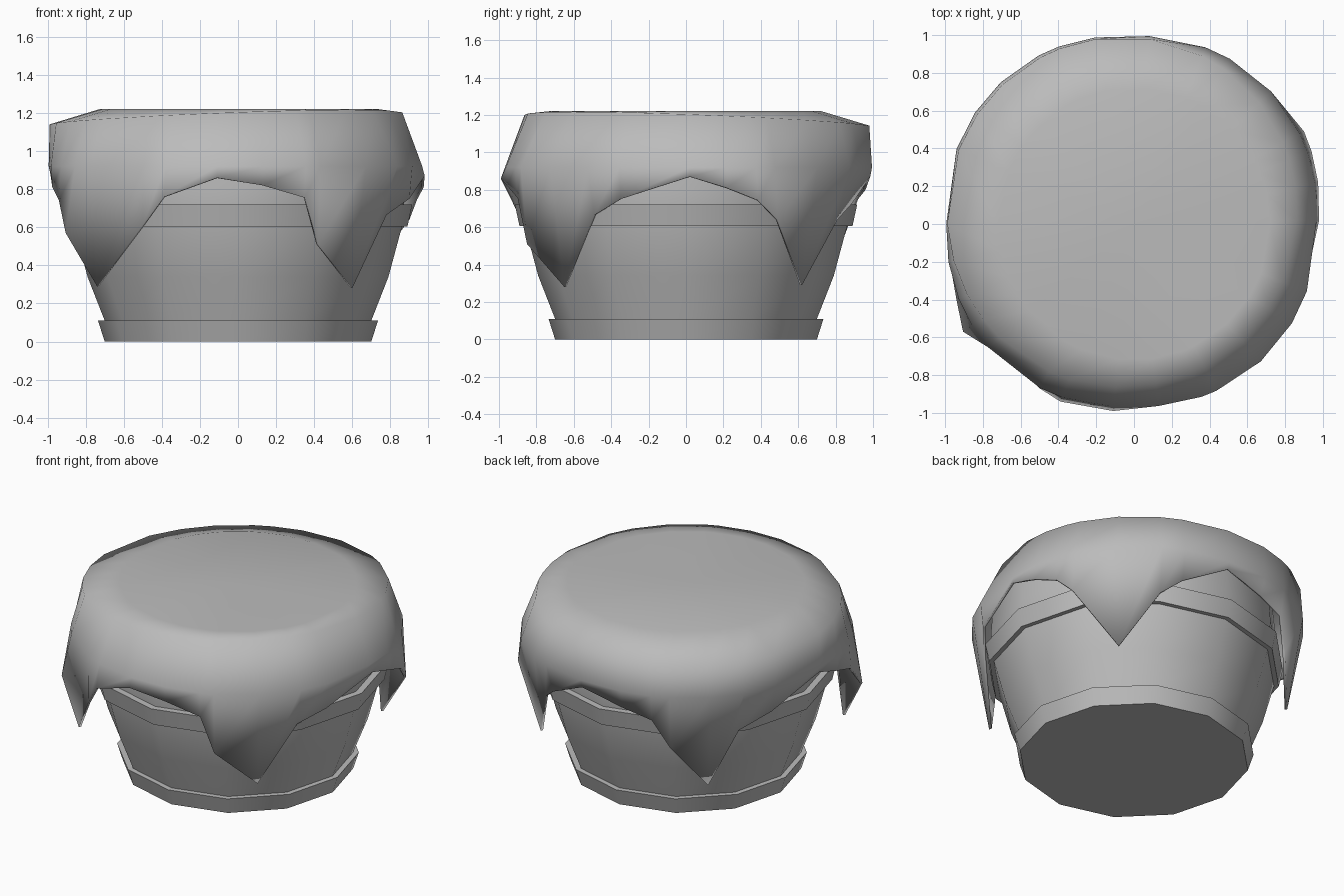
import bpy
import bmesh
from math import radians, sin, cos, atan2, pi

default = bpy.data.objects.get("Cube")
if default:
    bpy.data.objects.remove(default, do_unlink=True)

grey = bpy.data.materials.new("plain grey")
grey.use_nodes = True
colour = (0.5, 0.5, 0.5, 1)
grey.diffuse_color = colour
grey.node_tree.nodes["Principled BSDF"].inputs["Base Color"].default_value = colour


def finish(name, bm, angle):
    """Turn a bmesh into a smooth-shaded object with the shared material."""
    bmesh.ops.recalc_face_normals(bm, faces=bm.faces)
    mesh = bpy.data.meshes.new(name)
    bm.to_mesh(mesh)
    bm.free()
    mesh.materials.append(grey)
    obj = bpy.data.objects.new(name, mesh)
    bpy.context.collection.objects.link(obj)
    bpy.ops.object.select_all(action="DESELECT")
    obj.select_set(True)
    bpy.context.view_layer.objects.active = obj
    bpy.ops.object.shade_smooth_by_angle(angle=radians(angle))
    return obj


def bridge(bm, lower, upper):
    """Join two rings of equal length with quads."""
    count = len(lower)
    for i in range(count):
        j = (i + 1) % count
        bm.faces.new((lower[i], lower[j], upper[j], upper[i]))


def lathe(name, profile, closed=False):
    """Twelve-sided turned part; a closed profile makes a hoop."""
    bm = bmesh.new()
    sides = 12
    rings = [[bm.verts.new((r * cos(2 * pi * i / sides), r * sin(2 * pi * i / sides), z))
              for i in range(sides)] for r, z in profile]
    for lower, upper in zip(rings, rings[1:]):
        bridge(bm, lower, upper)
    if closed:
        bridge(bm, rings[-1], rings[0])
    else:
        bm.faces.new(rings[0])
        bm.faces.new(rings[-1])
    return finish(name, bm, 35)


# Tapered tub and its two hoops
lathe("barrel_body", [(0.67, 0), (0.7, 0.11), (0.79, 0.34), (0.86, 0.6), (0.88, 0.8), (0.86, 1.08)])
lathe("lower_hoop", [(0.64, 0), (0.7, 0), (0.735, 0.11), (0.67, 0.11)], closed=True)
lathe("upper_hoop", [(0.82, 0.605), (0.89, 0.605), (0.915, 0.72), (0.84, 0.72)], closed=True)

# Hem of the draped cover: each side runs from one hanging corner to the next
front = [(-.74, -.625, .29), (-.5, -.87, .61), (-.39, -.94, .76), (-.11, -.99, .86),
         (.13, -.955, .82), (.35, -.9, .755), (.42, -.85, .51)]
right = [(.6, -.65, .28), (.78, -.49, .665), (.9, -.35, .75), (.98, .02, .87),
         (.975, .22, .81), (.94, .385, .745), (.9, .49, .64)]
back = [(.64, .62, .29), (.47, .81, .64), (.36, .89, .73), (.08, .985, .87),
        (-.2, .96, .8), (-.39, .92, .75), (-.48, .85, .56)]
left = [(-.64, .68, .29), (-.77, .54, .64), (-.9, .38, .74), (-.985, 0, .88),
        (-.975, -.2, .81), (-.94, -.4, .74), (-.905, -.57, .57)]
hem = front + right + back + left

# Cover: hem, widest ring, shoulder, flat top
bm = bmesh.new()
rings = [[bm.verts.new(p) for p in hem], [], [], []]
for x, y, z in hem:
    a = atan2(y, x)
    lean = cos(a - radians(135))
    corner = abs(sin(2 * a))
    shape = [(0.98 + 0.03 * corner + 0.02 * lean, 0.92),
             (0.925 + 0.09 * lean, 1.172 - 0.045 * lean),
             (0.72, 1.222)]
    for ring, (r, h) in zip(rings[1:], shape):
        ring.append(bm.verts.new((r * cos(a), r * sin(a), h)))
for lower, upper in zip(rings, rings[1:]):
    bridge(bm, lower, upper)
centre = bm.verts.new((0, 0, 1.212))
for i, v in enumerate(rings[-1]):
    bm.faces.new((v, rings[-1][(i + 1) % len(hem)], centre))
cover = finish("cloth_cover", bm, 75)

# Thin cloth thickness, grown inwards
thick = cover.modifiers.new("thickness", "SOLIDIFY")
thick.thickness = 0.015
thick.offset = -1
